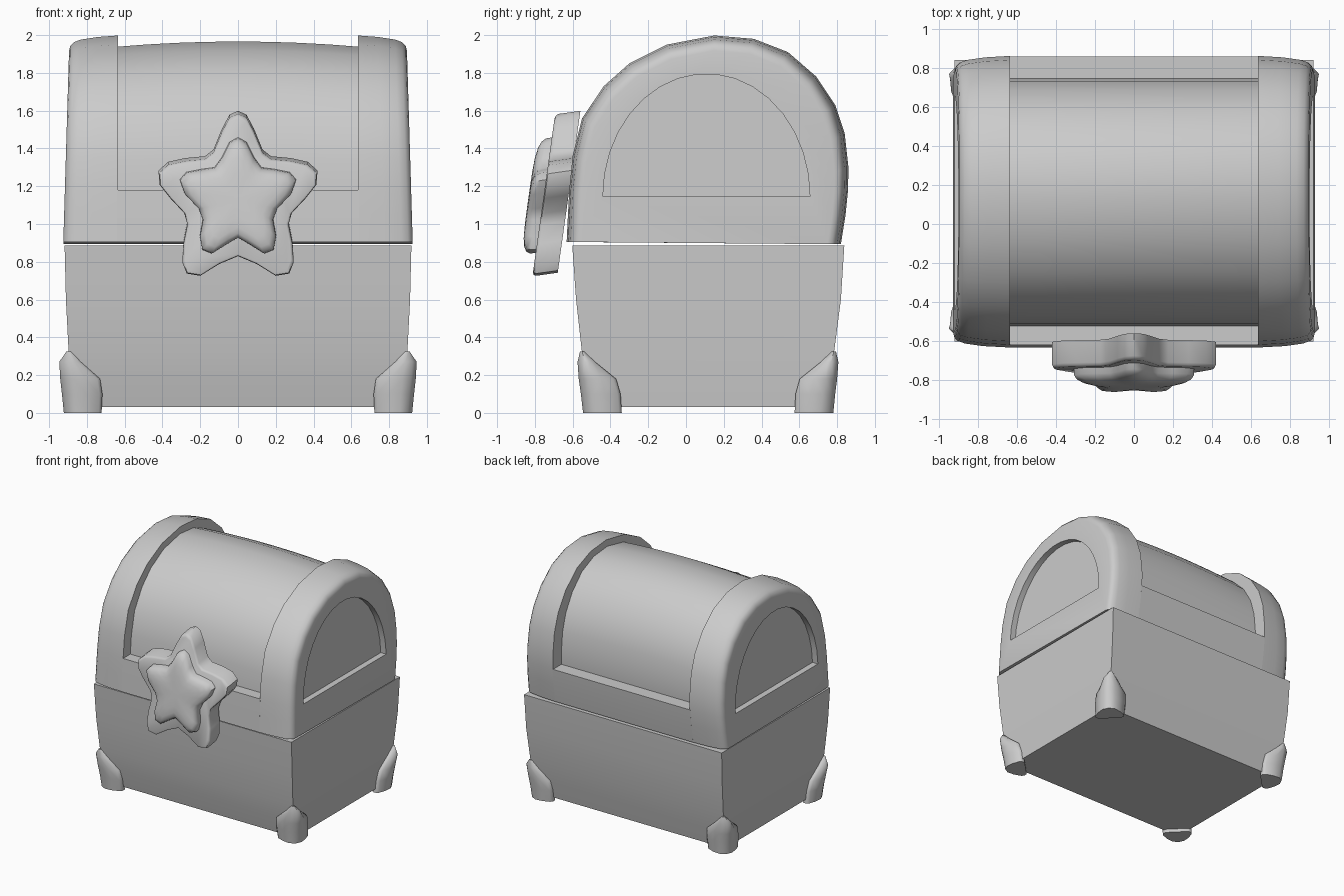
import bpy, bmesh, math

if "Cube" in bpy.data.objects:
    bpy.data.objects.remove(bpy.data.objects["Cube"])

grey = bpy.data.materials.new("light grey")
grey.diffuse_color = (0.6, 0.6, 0.6, 1)
grey.use_nodes = True
grey.node_tree.nodes["Principled BSDF"].inputs["Base Color"].default_value = grey.diffuse_color


def loft(name, rings, angle=35, cap_start=True, cap_end=True):
    """Skin a stack of closed rings that all have the same point count."""
    bm = bmesh.new()
    vs = [[bm.verts.new(p) for p in r] for r in rings]
    n = len(rings[0])
    for a, b in zip(vs, vs[1:]):
        for i in range(n):
            j = (i + 1) % n
            bm.faces.new((a[i], a[j], b[j], b[i]))
    if cap_start:
        bm.faces.new(vs[0][::-1])
    if cap_end:
        bm.faces.new(vs[-1])
    bmesh.ops.recalc_face_normals(bm, faces=bm.faces)
    me = bpy.data.meshes.new(name)
    bm.to_mesh(me)
    bm.free()
    ob = bpy.data.objects.new(name, me)
    bpy.context.collection.objects.link(ob)
    me.materials.append(grey)
    bpy.context.view_layer.objects.active = ob
    ob.select_set(True)
    bpy.ops.object.shade_smooth_by_angle(angle=math.radians(angle))
    ob.select_set(False)
    return ob


# Chest body: slightly bulging tapered box; (z, half width, front y, back y)
body = [(0.03, 0.872, -0.49, 0.725), (0.18, 0.885, -0.525, 0.757),
        (0.33, 0.897, -0.552, 0.785), (0.6, 0.911, -0.582, 0.82),
        (0.885, 0.918, -0.602, 0.838)]
loft("chest_body", [[(-w, f, z), (w, f, z), (w, b, z), (-w, b, z)]
                    for z, w, f, b in body])

# Lid side profile (y, z), front to back over the arch
arch = [(-0.632, 0.905), (-0.625, 1.05), (-0.618, 1.18), (-0.6, 1.36), (-0.55, 1.56),
        (-0.435, 1.73), (-0.3, 1.85), (-0.1, 1.95), (0.15, 1.998), (0.36, 1.98),
        (0.54, 1.91), (0.69, 1.78), (0.79, 1.63), (0.84, 1.48), (0.86, 1.3),
        (0.858, 1.18), (0.845, 1.05), (0.82, 0.893)]
CY, N = 0.115, len(arch)


def end_x(z):
    return 0.925 - 0.03 * (z - 0.9)


def shrunk(d):
    """Arch drawn in by d, with its bottom edge kept in place."""
    s = 1 - d / 0.8
    return [(CY + (y - CY) * s, 0.9 + (z - 0.9) * (1 - d / 1.1)) for y, z in arch]


# Half-round recess outline with one point for each arch point
recess = [(0.108 - 0.548 * math.cos(math.pi * i / (N - 1)),
           1.145 + 0.65 * math.sin(math.pi * i / (N - 1))) for i in range(N)]

# Lid end caps: rounded rim, flat end and sunken panel
for side, s in (("left", -1), ("right", 1)):
    rings = [[(s * 0.635, y, z) for y, z in arch]]
    for back, d in ((0.15, 0.008), (0.06, 0.022), (0.025, 0.035), (0.006, 0.055), (0, 0.08)):
        rings.append([(s * (end_x(z) - back), y, z) for y, z in shrunk(d)])
    rings.append([(s * end_x(z), y, z) for y, z in recess])
    rings.append([(s * (end_x(z) - 0.05), y, z) for y, z in recess])
    loft("lid_cap_" + side, rings)

# Lid lower band with the front and back ledges
band = arch[:3] + arch[-3:]
loft("lid_band", [[(x, y, z) for y, z in band] for x in (-0.64, 0.64)])

# Lid barrel, swelling slightly toward the middle
rings = []
for i in range(9):
    x = -0.65 + 1.3 * i / 8
    h = 0.945 + 0.026 * (1 - (x / 0.65) ** 2)
    rings.append([(x, 0.107 + (y - CY) * 0.86, 0.9 + (z - 0.9) * h) for y, z in arch[1:-1]])
loft("lid_barrel", rings)

# Corner feet: z, reach along the sides, outward bulge in x and in y
foot = [(0.0, 0.15, 0.05, 0.055), (0.1, 0.16, 0.054, 0.05), (0.18, 0.155, 0.056, 0.043),
        (0.27, 0.06, 0.054, 0.033), (0.325, 0.012, 0.012, 0.01)]


def body_at(z):
    for a, b in zip(body, body[1:]):
        if z <= b[0]:
            t = max(0, (z - a[0]) / (b[0] - a[0]))
            return [p + (q - p) * t for p, q in zip(a, b)]


for sx, nx in ((-1, "left"), (1, "right")):
    for back, ny in ((False, "front"), (True, "back")):
        rings = []
        for z, L, bx, by in foot:
            _, w, f, b = body_at(z)
            cy, sy = (b, 1) if back else (f, -1)
            pts = [(-L, -0.02), (-L, 0.2 * by), (-0.9 * L, 0.5 * by), (-0.5 * L, 0.9 * by),
                   (-0.1 * L, by), (0.55 * bx, 0.6 * by), (bx, -0.1 * L), (0.9 * bx, -0.5 * L),
                   (0.5 * bx, -0.9 * L), (0.2 * bx, -L), (-0.02, -L)]
            rings.append([(sx * (w + u), cy + sy * v, z) for u, v in pts])
        loft("foot_%s_%s" % (ny, nx), rings, 50)

# Star clasp: right half outlines (x, z) from the top tip to the bottom notch
plate = [(0, 1.585), (0.045, 1.565), (0.085, 1.49), (0.13, 1.38), (0.175, 1.345), (0.28, 1.335),
         (0.37, 1.315), (0.42, 1.27), (0.415, 1.21), (0.36, 1.14), (0.285, 1.06), (0.268, 1.0),
         (0.288, 0.9), (0.295, 0.8), (0.272, 0.74), (0.2, 0.728), (0.1, 0.79), (0, 0.832)]
star = [(0, 1.465), (0.045, 1.44), (0.085, 1.36), (0.125, 1.305), (0.2, 1.295), (0.275, 1.28),
        (0.31, 1.24), (0.285, 1.17), (0.21, 1.09), (0.187, 1.03), (0.203, 0.94), (0.19, 0.87),
        (0.14, 0.85), (0.06, 0.9), (0, 0.935)]


def star_rings(half, layers):
    """Layers are (depth toward the front, scale); the star leans back."""
    outline = half + [(-x, z) for x, z in half[-2:0:-1]]
    rings = []
    for depth, s in layers:
        ring = []
        for x, z in outline:
            z = 1.15 + (z - 1.15) * s
            ring.append((x * s, -0.62 - depth - 0.14 * (1.15 - z), z + 0.14 * (0.1 - depth)))
        rings.append(ring)
    return rings


loft("clasp_plate", star_rings(plate, [(0, 1), (0.115, 1), (0.128, 0.985), (0.134, 0.95)]), 40)
loft("clasp_star", star_rings(star, [(0.1, 1), (0.165, 0.99), (0.185, 0.95), (0.2, 0.86),
                                     (0.21, 0.7), (0.214, 0.45), (0.215, 0.15)]), 50)
